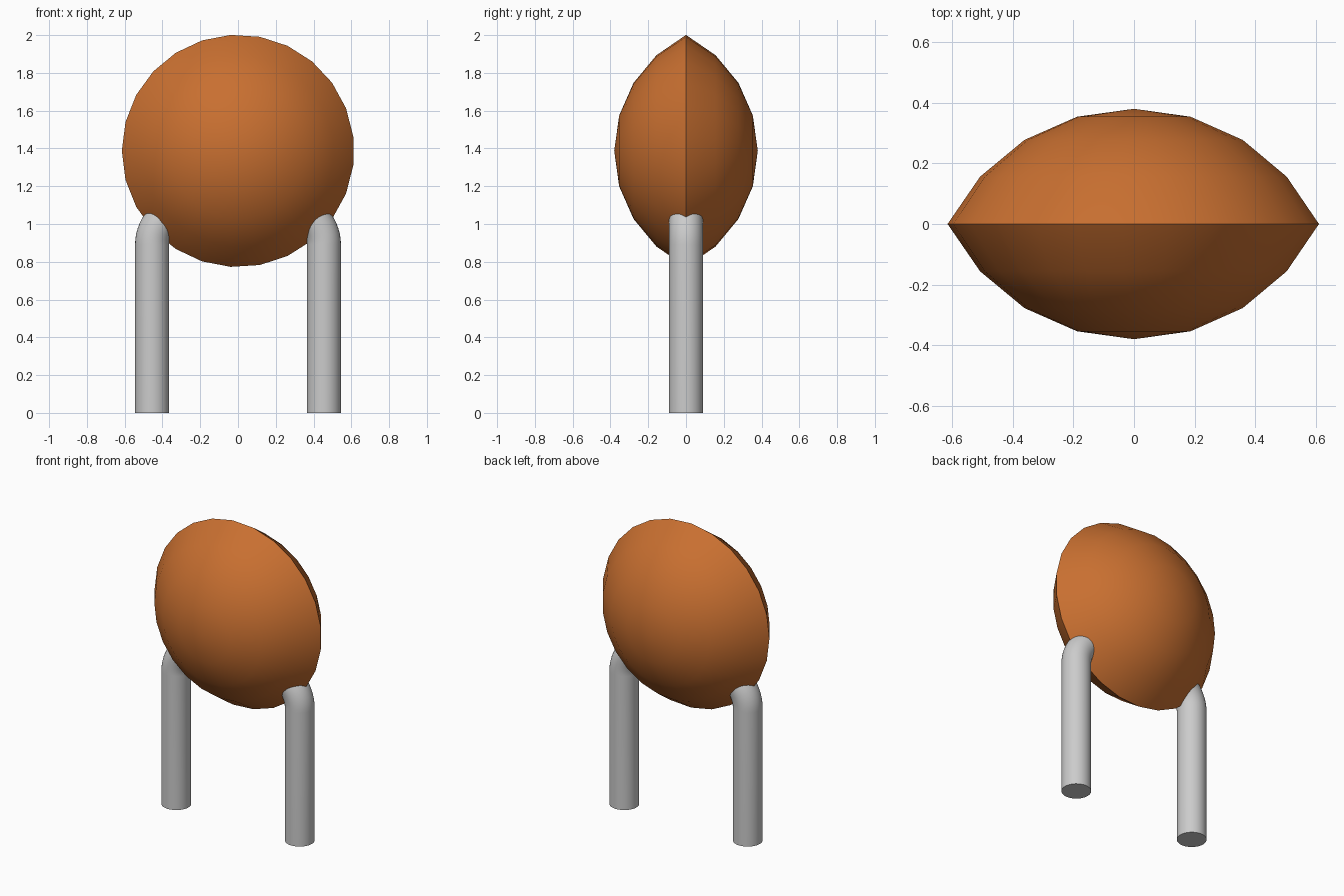
import bpy, bmesh, math

if "Cube" in bpy.data.objects:
    bpy.data.objects.remove(bpy.data.objects["Cube"])

RIM, DEPTH, CZ = 0.615, 0.38, 1.387        # body rim radius, half thickness, centre height
LEG_R, LEG_X, BEND_Z, BEND_R = 0.09, 0.455, 0.89, 0.193


def finish(bm, name, location=(0, 0, 0)):
    bmesh.ops.recalc_face_normals(bm, faces=bm.faces)
    mesh = bpy.data.meshes.new(name)
    bm.to_mesh(mesh)
    bm.free()
    ob = bpy.data.objects.new(name, mesh)
    bpy.context.collection.objects.link(ob)
    ob.location = location
    bpy.ops.object.select_all(action='DESELECT')
    ob.select_set(True)
    bpy.context.view_layer.objects.active = ob
    bpy.ops.object.shade_smooth_by_angle(angle=math.radians(35))
    return ob


def bridge(bm, a, b):
    n = len(a)
    for i in range(n):
        j = (i + 1) % n
        bm.faces.new((a[i], a[j], b[j], b[i]))


# Lens body: two spherical caps meeting at a sharp rim
def lens_body(sides=25, steps=4):
    bm = bmesh.new()
    R = (RIM ** 2 + DEPTH ** 2) / (2 * DEPTH)
    edge = math.asin(RIM / R)

    def ring(t, s):
        r, y = R * math.sin(t), s * (R * math.cos(t) - R + DEPTH)
        angles = [math.pi + 2 * math.pi * k / sides for k in range(sides)]
        return [bm.verts.new((r * math.cos(a), y, r * math.sin(a))) for a in angles]

    rim = ring(edge, 1)
    for s in (-1, 1):
        last = rim
        for k in range(steps - 1, 0, -1):
            cur = ring(edge * k / steps, s)
            bridge(bm, last, cur)
            last = cur
        pole = bm.verts.new((0, s * DEPTH, 0))
        for i in range(sides):
            bm.faces.new((last[i], last[(i + 1) % sides], pole))
    return finish(bm, "lens_body", (0, 0, CZ))


# Leg: upright tube that bends inward and ends inside the body
def leg(side, name, sides=32, steps=10):
    bm = bmesh.new()
    cx = LEG_X - BEND_R
    stations = [(0.0, 0.0)]
    stations += [(math.radians(60) * k / steps, BEND_Z) for k in range(steps + 1)]
    rings = []
    for t, z in stations:
        loop = []
        for k in range(sides):
            a = 2 * math.pi * k / sides
            r = BEND_R + LEG_R * math.cos(a)
            loop.append(bm.verts.new((side * (cx + r * math.cos(t)),
                                      LEG_R * math.sin(a), z + r * math.sin(t))))
        rings.append(loop)
    for a, b in zip(rings, rings[1:]):
        bridge(bm, a, b)
    bm.faces.new(rings[0])
    bm.faces.new(rings[-1])
    return finish(bm, name)


body = lens_body()
orange = bpy.data.materials.new("orange")
orange.diffuse_color = (0.58, 0.16, 0.03, 1)
orange.use_nodes = True
orange.node_tree.nodes["Principled BSDF"].inputs["Base Color"].default_value = orange.diffuse_color
body.data.materials.append(orange)

for side, name in ((-1, "left_leg"), (1, "right_leg")):
    leg(side, name)
